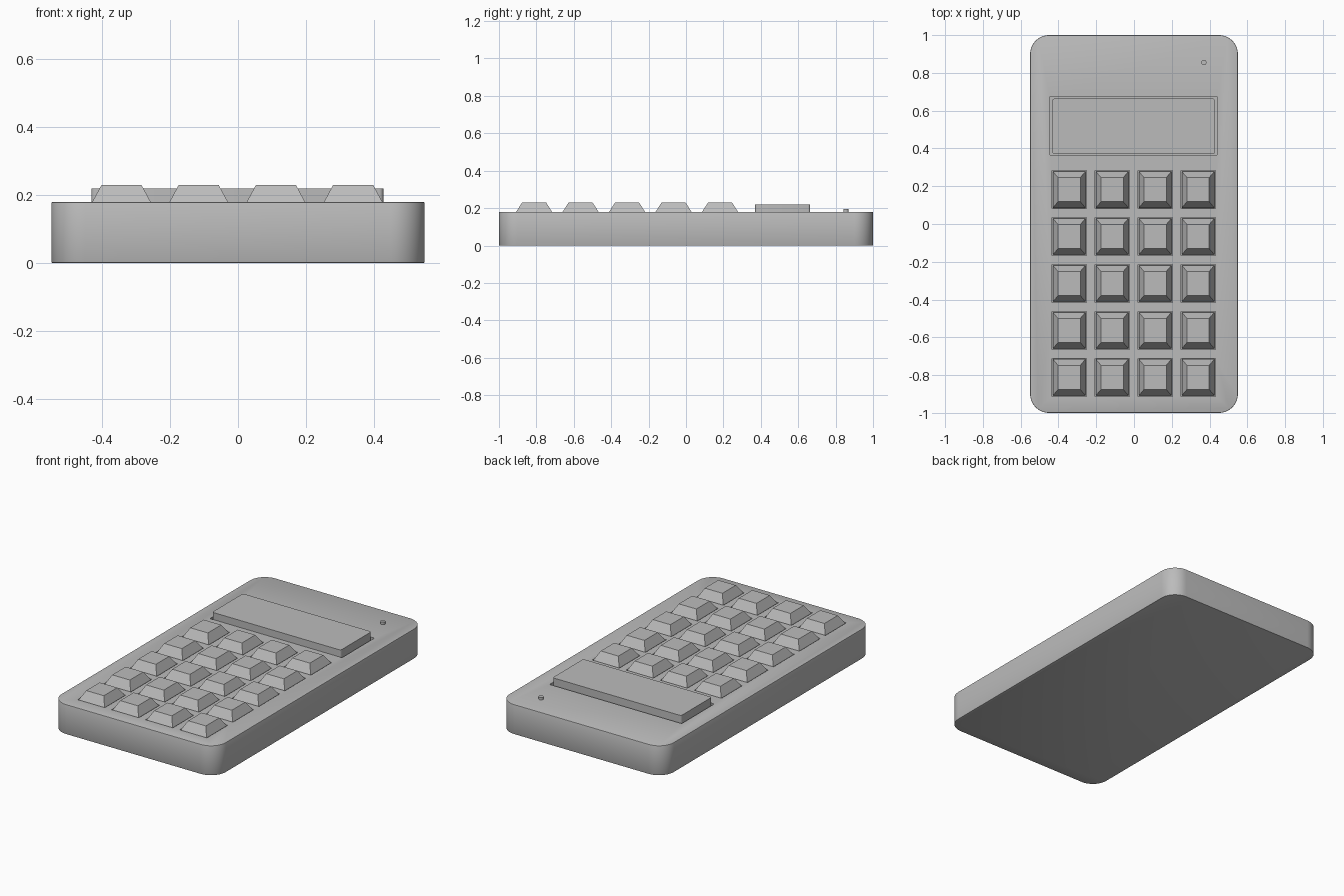
import bpy, bmesh

if "Cube" in bpy.data.objects:
    bpy.data.objects.remove(bpy.data.objects["Cube"])

grey = bpy.data.materials.new("plain_grey")
grey.diffuse_color = (0.5, 0.5, 0.5, 1)
grey.use_nodes = True
grey.node_tree.nodes["Principled BSDF"].inputs["Base Color"].default_value = grey.diffuse_color

TOP = 0.18      # height of the case top
FLOOR = 0.16    # floor of the shallow pockets


def add_object(name, bm):
    bmesh.ops.recalc_face_normals(bm, faces=bm.faces)
    mesh = bpy.data.meshes.new(name)
    bm.to_mesh(mesh)
    bm.free()
    obj = bpy.data.objects.new(name, mesh)
    bpy.context.collection.objects.link(obj)
    mesh.materials.append(grey)
    return obj


def add_stack(bm, cx, cy, layers):
    """Rectangular rings (half x, half y, z) joined into a closed solid."""
    rings = [[bm.verts.new((cx + sx * hx, cy + sy * hy, z))
              for sx, sy in ((-1, -1), (1, -1), (1, 1), (-1, 1))]
             for hx, hy, z in layers]
    for a, b in zip(rings, rings[1:]):
        for i in range(4):
            j = (i + 1) % 4
            bm.faces.new((a[i], a[j], b[j], b[i]))
    bm.faces.new(rings[0][::-1])
    bm.faces.new(rings[-1])


def round_corners(bm, radius, segments):
    upright = [e for e in bm.edges
               if abs(e.verts[0].co.z - e.verts[1].co.z) > 1e-4]
    bmesh.ops.bevel(bm, geom=upright, offset=radius, segments=segments,
                    profile=0.5, affect='EDGES')


def smooth(obj, angle=0.6):
    bpy.ops.object.select_all(action='DESELECT')
    obj.select_set(True)
    bpy.context.view_layer.objects.active = obj
    bpy.ops.object.shade_smooth_by_angle(angle=angle)


key_spots = [(-0.002 + (c - 1.5) * 0.2275, 0.182 - r * 0.2485)
             for r in range(5) for c in range(4)]
SCREEN_Y = 0.52

# case: rounded slab with softened rims
bm = bmesh.new()
add_stack(bm, 0, 0, [(0.55, 1, 0), (0.55, 1, TOP)])
round_corners(bm, 0.1, 10)
rims = [e for e in bm.edges
        if abs(e.verts[0].co.z - e.verts[1].co.z) < 1e-4]
bmesh.ops.bevel(bm, geom=rims, offset=0.004, segments=2, profile=0.5,
                affect='EDGES')
case = add_object("case", bm)

# pockets around the keys and the display
bm = bmesh.new()
for x, y in key_spots:
    add_stack(bm, x, y, [(0.091, 0.1, FLOOR), (0.091, 0.1, 0.3)])
add_stack(bm, -0.002, SCREEN_Y, [(0.442, 0.155, FLOOR), (0.442, 0.155, 0.3)])
cutter = add_object("pocket_cutter", bm)
cutter.hide_render = True
cut = case.modifiers.new("pockets", 'BOOLEAN')
cut.operation = 'DIFFERENCE'
cut.solver = 'EXACT'
cut.object = cutter
bpy.context.view_layer.objects.active = case
bpy.ops.object.modifier_apply(modifier=cut.name)
bpy.data.objects.remove(cutter)
smooth(case)

# keys: tapered caps on a straight skirt
for n, (x, y) in enumerate(key_spots):
    bm = bmesh.new()
    add_stack(bm, x, y, [(0.086, 0.096, FLOOR), (0.086, 0.096, TOP),
                         (0.059, 0.064, 0.23)])
    add_object(f"key_{n + 1}", bm)

# display block with small rounded corners
bm = bmesh.new()
add_stack(bm, -0.002, SCREEN_Y - 0.003, [(0.43, 0.147, FLOOR),
                                         (0.43, 0.147, 0.22)])
round_corners(bm, 0.012, 4)
smooth(add_object("display", bm))

# indicator light
bm = bmesh.new()
bmesh.ops.create_cone(bm, cap_ends=True, segments=24, radius1=0.014,
                      radius2=0.014, depth=0.025)
bmesh.ops.translate(bm, verts=bm.verts, vec=(0.37, 0.855, 0.1825))
smooth(add_object("indicator_light", bm))
